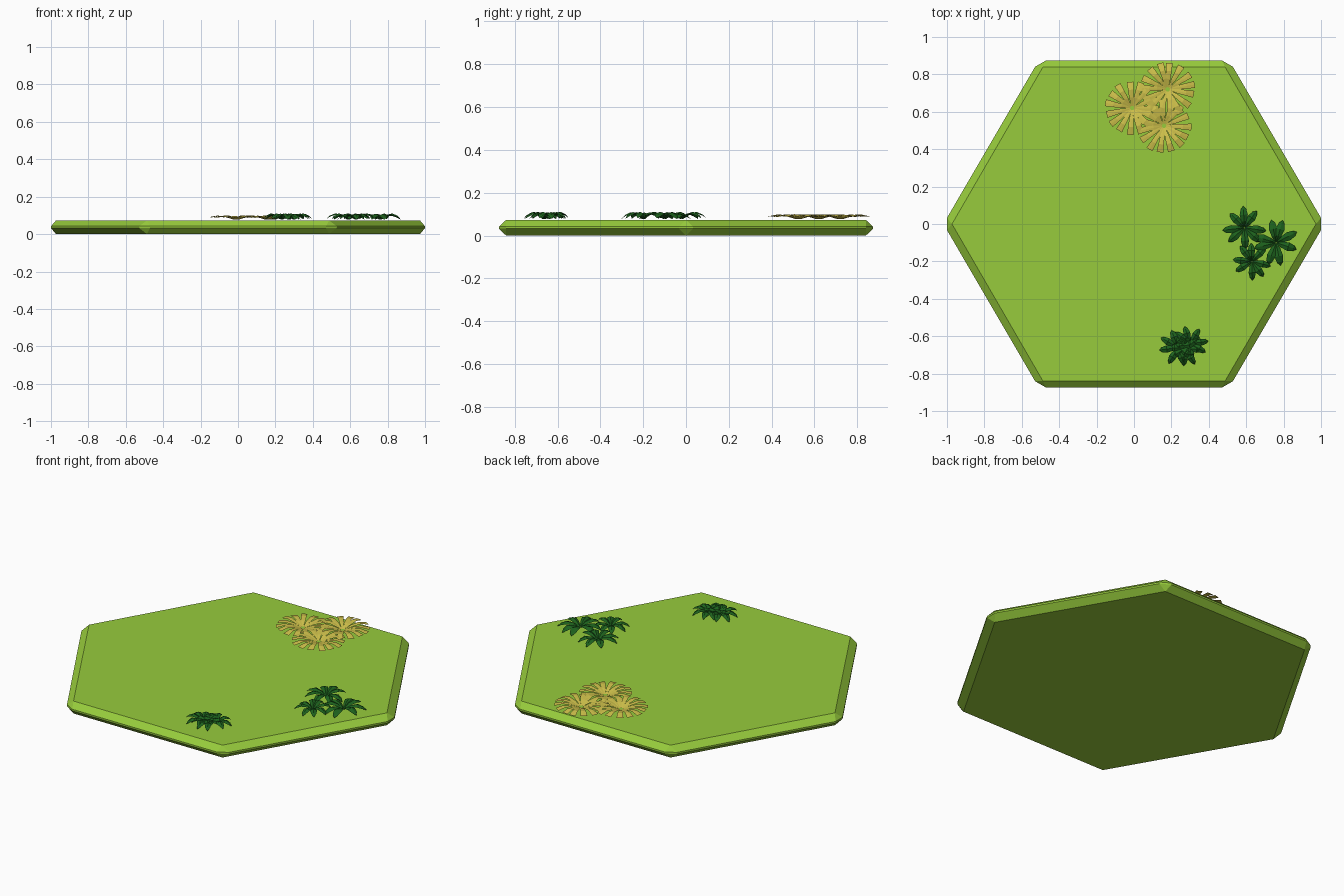
import bpy, math, random
from mathutils import Matrix, Vector

if "Cube" in bpy.data.objects:
    bpy.data.objects.remove(bpy.data.objects["Cube"])

random.seed(4)


def material(name, rgb):
    m = bpy.data.materials.new(name)
    m.diffuse_color = (*rgb, 1)
    m.use_nodes = True
    m.node_tree.nodes["Principled BSDF"].inputs["Base Color"].default_value = m.diffuse_color
    return m


def add_object(name, verts, faces, mat):
    me = bpy.data.meshes.new(name)
    me.from_pydata(verts, [], faces)
    me.materials.append(mat)
    ob = bpy.data.objects.new(name, me)
    bpy.context.collection.objects.link(ob)
    return ob


grass = material("grass", (0.31, 0.60, 0.045))
straw = material("straw", (0.62, 0.53, 0.07))
fern = material("fern", (0.012, 0.12, 0.012))

TOP = 0.073


# Hexagonal tile: sharp top and bottom hexagons around a rim with cut corners
def hexagon_tile():
    verts, faces = [], []
    for z in (0.0, TOP):
        for k in range(6):
            a = math.radians(60 * k)
            verts.append((0.973 * math.cos(a), 0.97 * math.sin(a), z))
    for z in (0.032, 0.042):
        for k in range(6):
            rot = Matrix.Rotation(math.radians(60 * k), 3, 'Z')
            for s in (-0.033, 0.033):
                p = rot @ Vector((1, s, z))
                verts.append((p.x, p.y * 0.99, z))
    faces.append(tuple(range(5, -1, -1)))
    faces.append(tuple(range(6, 12)))
    for k in range(6):
        n = (k + 1) % 6
        a, b, c = 2 * k, 2 * k + 1, 2 * n
        lo, hi = 12, 24
        faces += [(k, lo + b, lo + a)[::-1], (k, n, lo + c, lo + b)]
        faces += [(lo + a, lo + b, hi + b, hi + a), (lo + b, lo + c, hi + c, hi + b)]
        faces += [(hi + a, hi + b, 6 + k), (hi + b, hi + c, 6 + n, 6 + k)]
    return add_object("grass_tile", verts, faces, grass)


# Radial plant: each leaf is a folded strip through (radius, height, half width, rib lift)
def plant(name, x, y, radius, leaves, profile, mat, jitter, turn=0.0):
    verts, faces = [], []
    for i in range(leaves):
        ang = turn + 2 * math.pi * (i + random.uniform(-jitter, jitter)) / leaves
        reach = radius * random.uniform(1 - 0.5 * jitter, 1)
        lift = random.uniform(-0.5, 1) * jitter * 0.02
        rot = Matrix.Rotation(ang, 3, 'Z')
        base = len(verts)
        for r, h, w, rib in profile:
            z = TOP + h + lift * r
            for side, dz in ((-1, 0), (0, rib), (1, 0)):
                p = rot @ Vector((r * reach, side * w * radius, z + dz))
                verts.append((p.x + x, p.y + y, p.z))
        for s in range(len(profile) - 1):
            a = base + 3 * s
            faces += [(a, a + 3, a + 4, a + 1), (a + 1, a + 4, a + 5, a + 2)]
    return add_object(name, verts, faces, mat)


tile = hexagon_tile()

# Dry grass tufts with wedge-shaped blades
straw_profile = [(0.08, 0.004, 0.02, 0.0), (0.4, 0.018, 0.08, 0.001),
                 (0.7, 0.024, 0.10, 0.001), (1.0, 0.015, 0.125, 0.001)]
for i, (x, y) in enumerate([(-0.01, 0.62), (0.18, 0.72), (0.16, 0.525)]):
    plant(f"dry_tuft_{i + 1}", x, y, 0.148, 15, straw_profile, straw, 0.12, 0.2 * i)

# Leafy plants with pointed, arched leaves
leaf_profile = [(0.03, 0.004, 0.04, 0.003), (0.3, 0.022, 0.13, 0.007),
                (0.6, 0.028, 0.185, 0.008), (0.85, 0.018, 0.13, 0.005),
                (1.0, 0.006, 0.01, 0.0)]
leafy = [(0.59, -0.02, 0.118), (0.76, -0.10, 0.125), (0.63, -0.20, 0.105),
         (0.235, -0.66, 0.105), (0.275, -0.665, 0.1), (0.30, -0.64, 0.102)]
for i, (x, y, r) in enumerate(leafy):
    plant(f"leafy_plant_{i + 1}", x, y, r, 8, leaf_profile, fern, 0.2, 0.35 * i)
